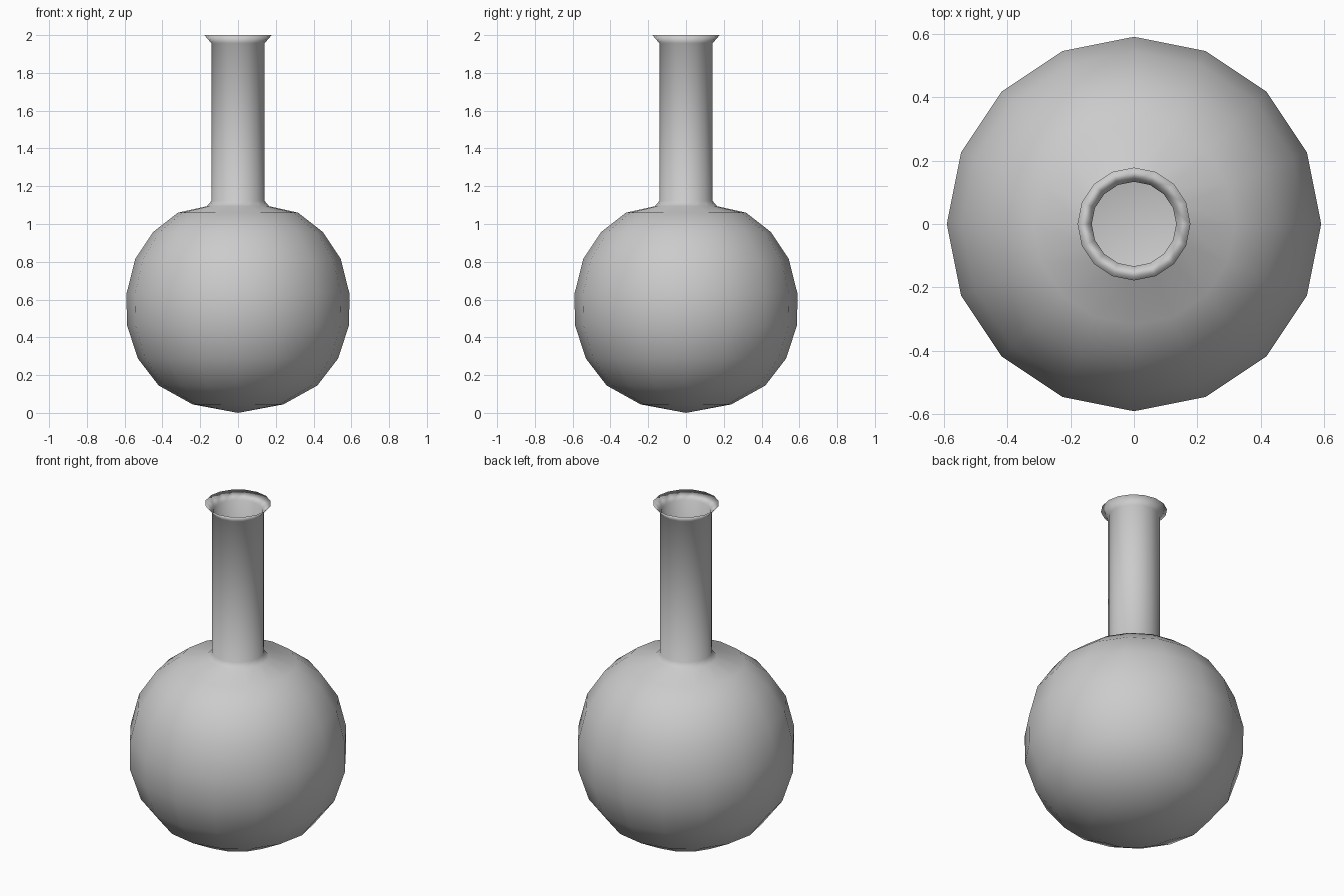
import bpy, bmesh
from math import cos, sin, pi

if "Cube" in bpy.data.objects:
    bpy.data.objects.remove(bpy.data.objects["Cube"])

SIDES = 16
WALL = 0.008

# Half profile (radius, height), from the base up to the lip
outer = [(0.24, 0.045), (0.42, 0.145), (0.53, 0.288), (0.588, 0.465),
         (0.59, 0.632), (0.544, 0.815), (0.45, 0.957), (0.318, 1.06),
         (0.165, 1.094), (0.141, 1.122), (0.141, 1.957), (0.178, 2.0)]

# Inner wall follows the outer one, shifted inwards
inner = []
for r, z in outer[:-1]:
    dz = 0.0 if z > 1.1 else WALL * (0.55 - z) / 0.55
    dr = WALL if z > 1.1 else WALL * r / 0.59
    inner.append((r - dr, z + dz))


def lathe(name, profile, bottom, top):
    """Revolve a profile, closing both ends on the axis."""
    bm = bmesh.new()
    rings = [[bm.verts.new((r * cos(2 * pi * i / SIDES), r * sin(2 * pi * i / SIDES), z))
              for i in range(SIDES)] for r, z in profile]
    for a, b in zip(rings, rings[1:]):
        for i in range(SIDES):
            j = (i + 1) % SIDES
            bm.faces.new((a[i], a[j], b[j], b[i]))
    for ring, z in ((rings[0], bottom), (rings[-1], top)):
        pole = bm.verts.new((0, 0, z))
        for i in range(SIDES):
            bm.faces.new((pole, ring[(i + 1) % SIDES], ring[i]))
    bmesh.ops.recalc_face_normals(bm, faces=bm.faces)
    for f in bm.faces:
        f.smooth = True
    mesh = bpy.data.meshes.new(name)
    bm.to_mesh(mesh)
    bm.free()
    obj = bpy.data.objects.new(name, mesh)
    bpy.context.collection.objects.link(obj)
    return obj


# Round flask: up the outside, over the lip, down the inside
lathe("flask", outer + inner[::-1], 0.0, WALL)
